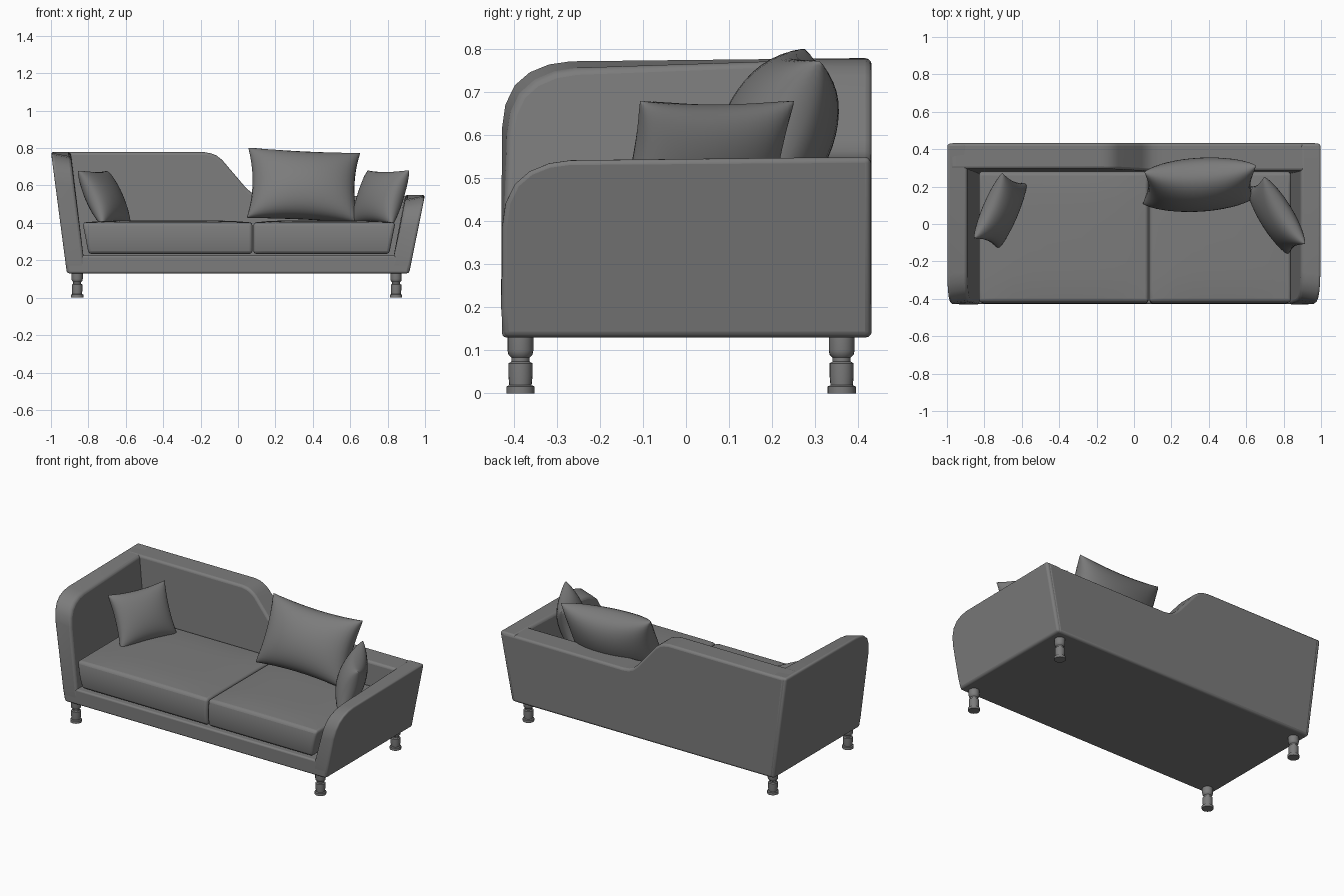
import bpy, bmesh, math
from mathutils import Matrix, Vector

cube = bpy.data.objects.get("Cube")
if cube:
    bpy.data.objects.remove(cube, do_unlink=True)

GREY = (0.2, 0.2, 0.2, 1)
fabric = bpy.data.materials.new("grey_fabric")
fabric.use_nodes = True
fabric.diffuse_color = GREY
fabric.node_tree.nodes["Principled BSDF"].inputs["Base Color"].default_value = GREY


def finish(name, bm, bevel=0, segments=3, angle=40):
    bmesh.ops.recalc_face_normals(bm, faces=bm.faces)
    mesh = bpy.data.meshes.new(name)
    bm.to_mesh(mesh)
    bm.free()
    mesh.materials.append(fabric)
    obj = bpy.data.objects.new(name, mesh)
    bpy.context.collection.objects.link(obj)
    if bevel:
        mod = obj.modifiers.new("soft_edges", "BEVEL")
        mod.width, mod.segments = bevel, segments
        mod.limit_method, mod.angle_limit = "ANGLE", math.radians(35)
    bpy.ops.object.select_all(action="DESELECT")
    obj.select_set(True)
    bpy.context.view_layer.objects.active = obj
    bpy.ops.object.shade_smooth_by_angle(angle=math.radians(angle))
    return obj


def loft(name, ring_a, ring_b, **kw):
    """Solid between two matching outlines."""
    bm = bmesh.new()
    a = [bm.verts.new(p) for p in ring_a]
    b = [bm.verts.new(p) for p in ring_b]
    bm.faces.new(a)
    bm.faces.new(b[::-1])
    for i in range(len(a)):
        j = (i + 1) % len(a)
        bm.faces.new((a[j], a[i], b[i], b[j]))
    return finish(name, bm, **kw)


def arm(name, side, top):
    """Outward leaning arm with a rounded front corner."""
    lean = 0.085 / (top - 0.13)
    front = [(-0.425, 0.13), (-0.43, 0.2), (-0.43, top - 0.16), (-0.422, top - 0.105),
             (-0.4, top - 0.06), (-0.365, top - 0.03), (-0.32, top - 0.012), (-0.27, top - 0.005)]
    back = [(0.43, top), (0.43, 0.13)]
    outer = [(side * (0.915 + lean * (z - 0.13)), y, z) for y, z in front + back]
    inner = []
    for y, z in front + back:
        drop = 0.025 * (0.43 - y) / 0.86 if z > 0.3 else 0
        x = 0.815 + lean * (z - 0.13) * 0.92
        inner.append((side * x, y + (0.015 if y < 0 and z > 0.3 else 0), z - drop))
    return loft(name, outer, inner, bevel=0.014)


arm("right_arm_high", -1, 0.78)
arm("left_arm_low", 1, 0.55)

# Backrest with the swept step from high to low
outline = [(-0.905, 0.13), (-0.985, 0.778), (-0.18, 0.778), (-0.145, 0.772), (-0.115, 0.76),
           (-0.085, 0.737), (0.04, 0.59), (0.07, 0.563), (0.1, 0.55), (0.14, 0.545),
           (0.985, 0.545), (0.905, 0.13)]
loft("backrest", [(x, 0.432, z) for x, z in outline],
     [(x, 0.265 + 0.03 * (z - 0.13) / 0.65, z) for x, z in outline], bevel=0.014)

# Base under the seat
loft("seat_base", [(x, -0.428, z) for x, z in ((-0.91, 0.13), (-0.92, 0.225), (0.92, 0.225), (0.91, 0.13))],
     [(x, 0.42, z) for x, z in ((-0.91, 0.13), (-0.92, 0.225), (0.92, 0.225), (0.91, 0.13))], bevel=0.01)


def seat_cushion(name, x0, x1):
    bm = bmesh.new()
    bmesh.ops.create_cube(bm, size=2)
    bmesh.ops.subdivide_edges(bm, edges=bm.edges[:], cuts=9, use_grid_fill=True)
    for v in bm.verts:
        u, w, h = v.co
        crown = 0.012 * (1 - u ** 4) * (1 - w ** 4) * (h > 0.99)
        bulge = 0.01 * (1 - h * h)
        half = (x1 - x0) / 2
        v.co = ((x0 + x1) / 2 + u * half, -0.07 + w * (0.345 + bulge), 0.318 + h * 0.084 + crown)
        # sides follow the leaning arms
        v.co.x *= 1 + 0.02 * h if abs(v.co.x) > 0.3 else 1
    return finish(name, bm, bevel=0.016)


seat_cushion("right_seat_cushion", -0.815, 0.077)
seat_cushion("left_seat_cushion", 0.083, 0.825)


def pillow(name, centre, facing, tilt, size, roll=0, n=20):
    """Square pillow with pinched corners; facing is its horizontal normal."""
    h = Vector((*facing, 0)).normalized()
    t = math.radians(tilt)
    up_axis = Vector((0, 0, 1))
    normal = h * math.cos(t) + up_axis * math.sin(t)
    up = up_axis * math.cos(t) - h * math.sin(t)
    right = up.cross(normal)
    frame = Matrix((right, up, normal)).transposed() @ Matrix.Rotation(math.radians(roll), 3, "Z")
    bm = bmesh.new()
    for sign in (1, -1):
        new = bmesh.ops.create_grid(bm, x_segments=n, y_segments=n, size=1)["verts"]
        for v in new:
            u, w = math.sin(v.co.x * math.pi / 2), math.sin(v.co.y * math.pi / 2)
            puff = (max(0, 1 - u * u) * max(0, 1 - w * w)) ** 0.42
            p = Vector((size[0] * u * (1 - 0.09 * (1 - w * w)),
                        size[1] * w * (1 - 0.09 * (1 - u * u)), sign * size[2] * puff))
            v.co = Vector(centre) + frame @ p
    bmesh.ops.remove_doubles(bm, verts=bm.verts, dist=0.0005)
    return finish(name, bm, angle=70)


pillow("right_small_pillow", (-0.715, 0.07, 0.535), (0.92, -0.4), 26, (0.19, 0.16, 0.075))
pillow("left_small_pillow", (0.76, 0.045, 0.535), (-0.85, -0.52), 20, (0.21, 0.155, 0.08))
pillow("large_pillow", (0.35, 0.21, 0.6), (0.08, -1), 24, (0.3, 0.205, 0.13), roll=-3)


def leg(name, x, y, sides=20):
    """Turned leg spun from a profile."""
    profile = [(0, 0), (0.033, 0), (0.033, 0.016), (0.026, 0.019), (0.028, 0.04), (0.028, 0.07),
               (0.021, 0.074), (0.021, 0.083), (0.028, 0.09), (0.03, 0.1), (0.03, 0.135), (0, 0.135)]
    bm = bmesh.new()
    verts = [bm.verts.new((r, 0, z)) for r, z in profile]
    edges = [bm.edges.new(pair) for pair in zip(verts, verts[1:])]
    bmesh.ops.spin(bm, geom=verts + edges, cent=(0, 0, 0), axis=(0, 0, 1),
                   angle=math.tau, steps=sides)
    bmesh.ops.remove_doubles(bm, verts=bm.verts, dist=0.0001)
    bmesh.ops.translate(bm, verts=bm.verts, vec=(x, y, 0))
    return finish(name, bm)


for x, side in ((-0.86, "right"), (0.845, "left")):
    for y, end in ((-0.385, "front"), (0.362, "back")):
        leg(f"{end}_{side}_leg", x, y)
